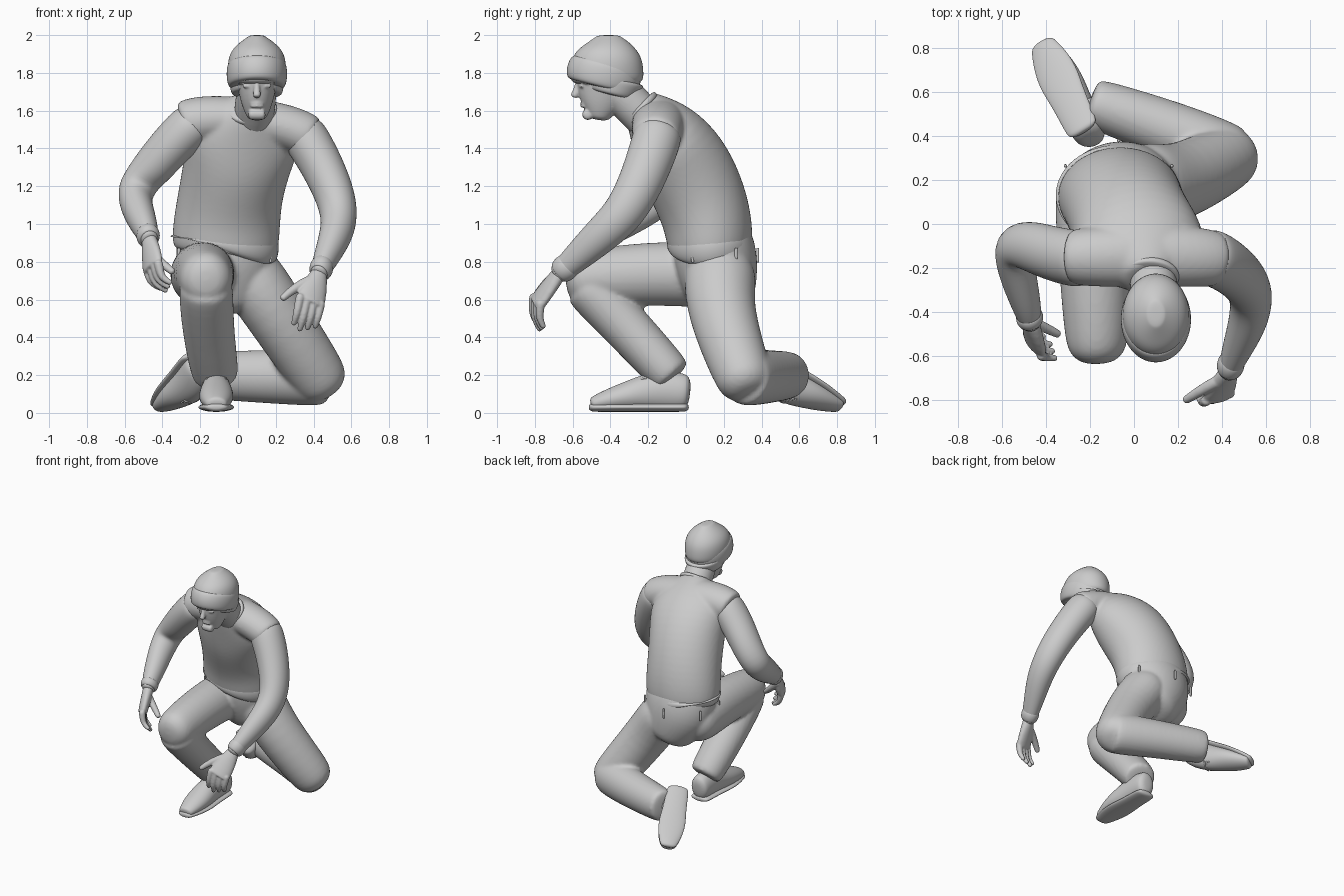
import bpy, bmesh, math
from mathutils import Vector, Matrix

cube = bpy.data.objects.get("Cube")
if cube:
    bpy.data.objects.remove(cube, do_unlink=True)

GREY = (.6, .6, .6, 1)
grey = bpy.data.materials.new("plain grey")
grey.use_nodes = True
grey.diffuse_color = GREY
grey.node_tree.nodes["Principled BSDF"].inputs["Base Color"].default_value = GREY

SIDES = 16
X, Y, Z = Vector((1, 0, 0)), Vector((0, 1, 0)), Vector((0, 0, 1))


def sample(values, fraction):
    """Read a short list of sizes as a smooth run from its first value to its last."""
    place = fraction * (len(values) - 1)
    index = min(int(place), max(len(values) - 2, 0))
    following = values[min(index + 1, len(values) - 1)]
    return values[index] + (following - values[index]) * (place - index)


def tube(points, widths, depths=None, side=X, bulge=.5):
    """Rings along a path: half widths along side, half depths across it, domed ends."""
    centres = [Vector(p) for p in points]
    last = len(centres) - 1
    rings = []
    for i, centre in enumerate(centres):
        tangent = (centres[min(i + 1, last)] - centres[max(i - 1, 0)]).normalized()
        u = (side - tangent * side.dot(tangent)).normalized()
        v = tangent.cross(u)
        width, depth = sample(widths, i / last), sample(depths or widths, i / last)
        ring = [(centre, u * width, v * depth)]
        if i in (0, last):
            outward = tangent * min(width, depth) * bulge * (1 if i else -1)
            for shift, scale in ((.6, .85), (1, .45)):
                ring.append((centre + outward * shift, u * width * scale, v * depth * scale))
        rings += ring if i else ring[::-1]
    return rings


def add_tube(bm, rings):
    angles = [math.tau * k / SIDES for k in range(SIDES)]
    loops = [[bm.verts.new(c + u * math.cos(q) + v * math.sin(q)) for q in angles]
             for c, u, v in rings]
    for low, high in zip(loops, loops[1:]):
        for k in range(SIDES):
            n = (k + 1) % SIDES
            bm.faces.new((low[k], low[n], high[n], high[k]))
    bm.faces.new(loops[0][::-1])
    bm.faces.new(loops[-1])


def part(name, *tubes, voxel=0, matrix=Matrix(), levels=2):
    """One smooth object; with a voxel size its tubes are fused into one skin."""
    bm = bmesh.new()
    for rings in tubes:
        add_tube(bm, rings)
    bm.transform(matrix)
    bmesh.ops.recalc_face_normals(bm, faces=bm.faces)
    for face in bm.faces:
        face.smooth = True
    mesh = bpy.data.meshes.new(name)
    bm.to_mesh(mesh)
    bm.free()
    mesh.materials.append(grey)
    ob = bpy.data.objects.new(name, mesh)
    bpy.context.collection.objects.link(ob)
    rounding = ob.modifiers.new("round", "SUBSURF")
    rounding.levels = rounding.render_levels = levels
    if voxel:
        fuse = ob.modifiers.new("fuse", "REMESH")
        fuse.mode = "VOXEL"
        fuse.voxel_size = voxel
        fuse.use_smooth_shade = True
        soften = ob.modifiers.new("soften", "SMOOTH")
        soften.factor = .5
        soften.iterations = 4


# Trousers: pelvis, raised right leg, kneeling left leg
pelvis = tube([(-.07, .14, .92), (-.06, .16, .78), (0, .19, .64)], (.27, .28, .21), (.22, .23, .19))
right_thigh = tube([(-.19, .12, .73), (-.18, -.2, .74), (-.17, -.52, .71)], (.18, .15), (.18, .16), bulge=.8)
right_shin = tube([(-.17, -.52, .67), (-.16, -.3, .44), (-.12, -.08, .2)], (.15, .13), (.14, .12), bulge=.2)
left_thigh = tube([(.07, .18, .72), (.2, .18, .53), (.42, .3, .2)], (.18, .16), (.2, .16), bulge=.8)
left_shin = tube([(.44, .31, .19), (.2, .42, .19), (-.18, .55, .2)], (.16, .13), (.15, .12), side=Z, bulge=.2)
part("trousers", pelvis, right_thigh, right_shin, left_thigh, left_shin, voxel=.013)

# Belt loops spaced around the waistband
for i in range(6):
    angle = math.tau * (i + .5) / 6
    x, y = .28 * math.cos(angle) - .07, .23 * math.sin(angle) + .15
    part(f"belt_loop_{i}", tube([(x, y, .87), (x, y, .8)], (.008,)), levels=1)

# Sleeveless shirt leaning forward, with a shoulder yoke, hem and collar
body = tube([(-.07, .13, .86), (-.06, .12, 1), (-.04, .07, 1.16), (0, -.02, 1.34), (.04, -.12, 1.5),
             (.07, -.24, 1.62)], (.29, .29, .28, .29, .32, .13), (.23, .24, .25, .25, .2, .11), bulge=.1)
yoke = tube([(-.28, -.15, 1.53), (-.18, -.15, 1.56), (.07, -.14, 1.55), (.28, -.15, 1.51), (.38, -.16, 1.46)],
            (.13, .15, .13), (.13, .12), side=Y, bulge=.15)
part("shirt", body, yoke, voxel=.013)
part("shirt_hem", tube([(-.08, .13, .86), (-.07, .13, .89), (-.07, .13, .93)], (.29, .3, .29),
                       (.23, .24, .23), bulge=.05))
part("collar", tube([(.07, -.23, 1.6), (.07, -.25, 1.62)], (.14,), (.12,), bulge=.05))


def hand(name, wrist, knuckles, across, down, curl, thumb):
    """Palm, four curled fingers and a thumb, fused together."""
    wrist, knuckles, thumb = Vector(wrist), Vector(knuckles), Vector(thumb)
    across, down, curl = (Vector(d).normalized() for d in (across, down, curl))
    tubes = [tube([wrist, wrist.lerp(knuckles, .5), knuckles], (.045, .075, .085), (.04, .035), across, .2)]
    for i in range(4):
        length = .08 - .01 * abs(i - 1)
        root = knuckles + across * (i - 1.5) * .04 - down * .015
        joint = root + down * length
        tip = joint + (down + curl).normalized() * length / 2
        tubes.append(tube([root, joint, tip, tip + curl * length * .6], (.025, .015), side=across, bulge=.8))
    base = wrist.lerp(knuckles, .3) - across * .035
    bend = base.lerp(thumb, .5) - across * .015
    tubes.append(tube([base, bend, thumb], (.03, .02), side=down.cross(across), bulge=.8))
    part(name, *tubes, voxel=.0055, levels=1)


def arm(name, path, *hand_shape):
    """A tapering arm, a snug band at its wrist, and the hand beyond."""
    before, wrist = Vector(path[-2]), Vector(path[-1])
    part(name + "_arm", tube(path, (.125, .11, .09, .05), (.135, .12, .1, .06)))
    band = [before.lerp(wrist, f) for f in (.5, .75, 1)]
    part(name + "_wristband", tube(band, (.06, .066, .056), (.07, .074, .064), bulge=.1))
    hand(name + "_hand", wrist, *hand_shape)


arm("left", [(.35, -.15, 1.47), (.43, -.19, 1.34), (.51, -.26, 1.17), (.54, -.34, 1.04), (.52, -.45, .94),
             (.47, -.57, .83), (.43, -.67, .74)],
    (.38, -.79, .58), (.9, .3, -.3), (-.2, -.1, -1), (-.3, .5, -1), (.24, -.8, .61))
arm("right", [(-.25, -.16, 1.52), (-.36, -.14, 1.41), (-.47, -.1, 1.28), (-.55, -.09, 1.18), (-.54, -.2, 1.09),
              (-.49, -.37, .98), (-.47, -.45, .92)],
    (-.45, -.55, .77), (.5, -.8, .1), (.2, -.1, -1), (.9, -.1, -.5), (-.35, -.5, .75))

# Shoes are built once with toes along -y, then posed; the sole line lies just above z = 0
PROFILE = [(-.03, .11), (-.12, .12), (-.22, .11), (-.32, .09), (-.42, .07), (-.5, .05)]


def shoe(name, matrix):
    widths = (.075, .08, .1, .06)
    upper = tube([(0, y, z) for y, z in PROFILE], widths, [z - .01 for y, z in PROFILE])
    part(name + "_shoe", upper, matrix=matrix)
    sole = tube([(0, y, .03) for y, z in PROFILE], [w + .005 for w in widths], (.025,), bulge=1.2)
    part(name + "_sole", sole, matrix=matrix)
    for i in range(4):
        y, z = -.21 - .035 * i, .21 - .014 * i
        for s in (-1, 1):
            lace = [(-.05 * s, y, z - .02), (0, y - .01, z), (.05 * s, y - .02, z - .03)]
            part(f"{name}_lace_{i}_{s}", tube(lace, (.008,), side=Y), matrix=matrix, levels=1)


shoe("right", Matrix.Translation((-.115, .015, 0)))
toe = Vector((-.36, .76, -.5)).normalized()
up = Vector((.4, -.35, -.85))
up = (up - toe * up.dot(toe)).normalized()
pose = Matrix((-toe.cross(up), -toe, up)).transposed().to_4x4()
shoe("left", Matrix.Translation((-.24, .43, .34)) @ pose)
part("left_sock", tube([(-.1, .52, .2), (-.24, .49, .2)], (.09, .07), side=Z))

# Head and neck with the features fused on, placed around the jaw
place = Matrix.Translation((.1, -.42, 1.6))
head = tube([(0, -.04, -.02), (0, -.03, .04), (0, -.01, .15), (0, 0, .25)], (.06, .1, .13), (.07, .12, .16, .16))
neck = tube([(-.02, .22, -.06), (0, .06, .11)], (.11,))
nose = tube([(0, -.15, .16), (0, -.16, .11), (0, -.17, .08)], (.012, .022))
chin = tube([(-.03, -.1, -.02), (.03, -.1, -.02)], (.03,), side=Z)
features = [head, neck, nose, chin]
for s in (-1, 1):
    features.append(tube([(.02 * s, -.15, .16), (.06 * s, -.14, .16), (.1 * s, -.1, .15)], (.012,), side=Z))
    features.append(tube([(.04 * s, -.14, .13), (.07 * s, -.13, .13)], (.009,), side=Z))
for z in (.025, .04):
    features.append(tube([(-.03, -.12, z), (0, -.135, z), (.03, -.12, z)], (.008, .01, .008), side=Z))
part("head", *features, voxel=.006, matrix=place)

# Knitted cap with a folded rim, higher over the brow
dome = [(0, 0, .16), (0, 0, .23), (0, .01, .3), (0, .01, .35), (0, .01, .39)]
part("cap", tube(dome, (.15, .16, .15, .11, .05), (.2, .2, .18, .13, .07), bulge=.2), matrix=place)
rim = [(0, -.03, .13), (0, -.02, .17), (0, -.01, .21), (0, 0, .25)]
part("cap_rim", tube(rim, (.155, .168, .158), (.19, .21, .19), bulge=.05), matrix=place)
fold = [(0, .02, .09), (0, .03, .13), (0, .04, .17)]
part("cap_fold", tube(fold, (.14, .15), (.14, .17), bulge=.05), matrix=place)
